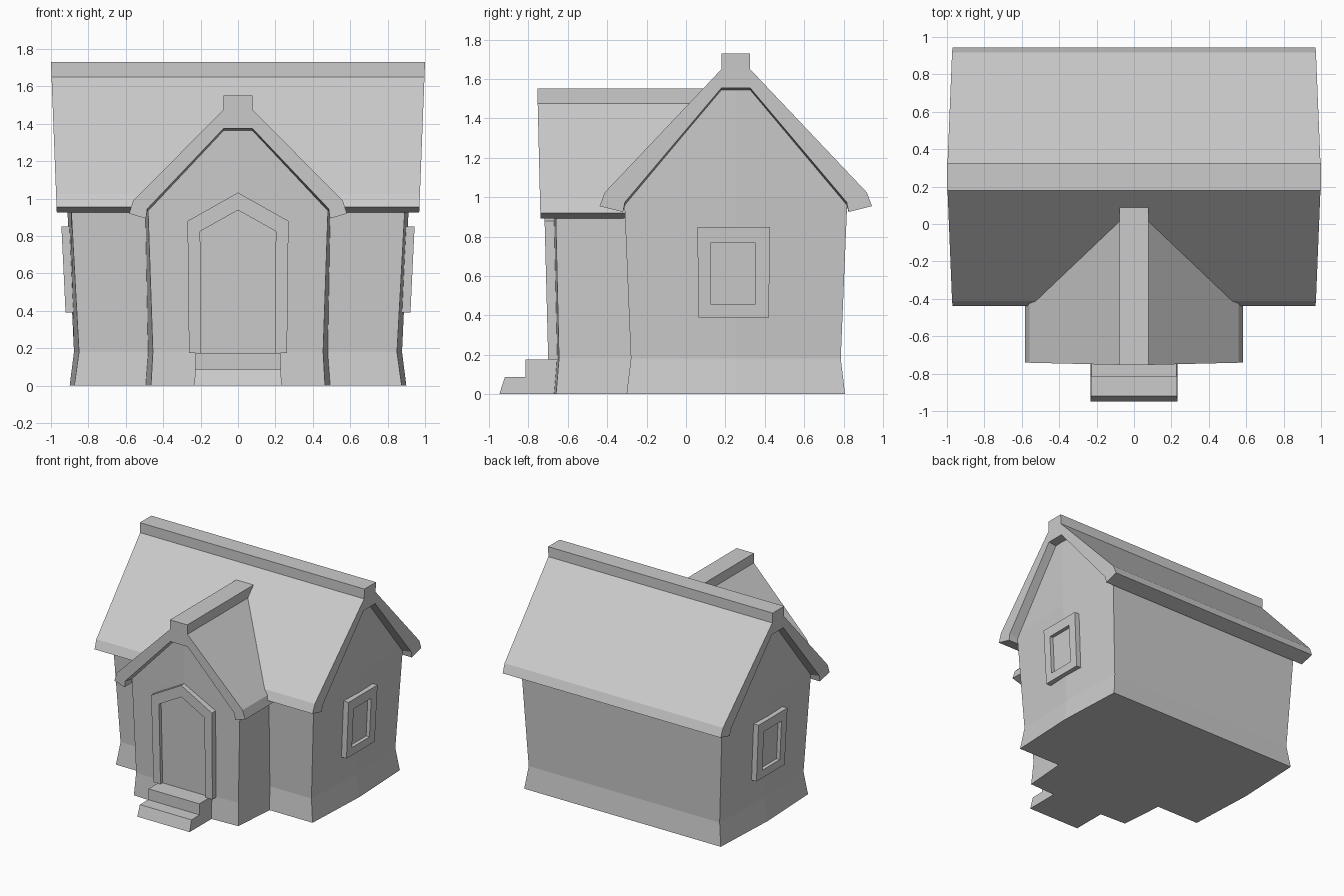
import bpy, bmesh

if "Cube" in bpy.data.objects:
    bpy.data.objects.remove(bpy.data.objects["Cube"])

CY = 0.253          # y of the main ridge


def finish(name, bm):
    bmesh.ops.recalc_face_normals(bm, faces=bm.faces)
    me = bpy.data.meshes.new(name)
    bm.to_mesh(me)
    bm.free()
    ob = bpy.data.objects.new(name, me)
    bpy.context.collection.objects.link(ob)
    return ob


def loft(name, sections, closed_ring=False):
    """Join equal point loops; cap both ends, or close the loops into a ring."""
    bm = bmesh.new()
    rows = [[bm.verts.new(p) for p in s] for s in sections]
    n = len(rows[0])
    pairs = list(zip(rows, rows[1:]))
    if closed_ring:
        pairs.append((rows[-1], rows[0]))
    for a, b in pairs:
        for i in range(n):
            j = (i + 1) % n
            bm.faces.new((a[i], a[j], b[j], b[i]))
    if not closed_ring:
        bm.faces.new(rows[0])
        bm.faces.new(rows[-1])
    return finish(name, bm)


def walls(name, columns, closed):
    """Wall columns, bottom to top; a fourth point is a gable peak."""
    bm = bmesh.new()
    cols = [[bm.verts.new(p) for p in c] for c in columns]
    for k in range(len(cols) if closed else len(cols) - 1):
        a, b = cols[k], cols[(k + 1) % len(cols)]
        for i in range(2):
            bm.faces.new((a[i], b[i], b[i + 1], a[i + 1]))
        if len(a) != len(b):
            peak = a[3] if len(a) == 4 else b[3]
            bm.faces.new((a[2], b[2], peak))
    bm.faces.new([c[0] for c in cols])
    finish(name, bm)


def roof_loop(half, drop=0.0):
    """Mirror half a roof section; the last two points are the underside."""
    pts = [(u, z - (drop if i >= 5 else 0)) for i, (u, z) in enumerate(half)]
    return pts + [(-u, z) for u, z in reversed(pts)]


# main walls, flared at the foot, with side gables that bulge slightly
Z = (0, 0.18, 1.0)


def corner(sx, sy):
    return [(sx * x, CY + sy * h, z) for x, h, z in
            zip((0.875, 0.85, 0.895), (0.555, 0.533, 0.567), Z)]


def gable(sx):
    return [(sx * x, CY, z) for x, z in
            ((0.90, 0), (0.877, 0.18), (0.915, 1.0), (0.93, 1.66))]


walls("main_walls", [corner(1, -1), gable(1), corner(1, 1),
                     corner(-1, 1), gable(-1), corner(-1, -1)], True)

# porch walls
PZ = (0, 0.18, 0.97)


def porch_col(s, xs, ys):
    return [(s * x, y, z) for x, y, z in zip(xs, ys, PZ)]


front_x, front_y = (0.465, 0.455, 0.482), (-0.66, -0.645, -0.663)
back_x, back_y = (0.497, 0.482, 0.498), (-0.25,) * 3
peak = [(0, -0.68, 0), (0, -0.665, 0.18), (0, -0.683, 0.97), (0, -0.69, 1.47)]
walls("porch_walls", [porch_col(-1, back_x, back_y), porch_col(-1, front_x, front_y),
                      peak, porch_col(1, front_x, front_y),
                      porch_col(1, back_x, back_y)], True)

# main roof with ridge cap; ends lean outward toward the ridge
main_half = [(0.073, 1.73), (0.073, 1.65), (0.665, 1.025), (0.692, 0.955),
             (0.573, 0.925), (0.563, 0.975), (0.073, 1.555)]


def main_end(s):
    return [(s * (0.97 + 0.03 * (z - 0.955) / 0.775), CY + u, z)
            for u, z in roof_loop(main_half)]


def main_mid(s):
    return [(s * 0.87, CY + u, z) for u, z in roof_loop(main_half, 0.018)]


loft("main_roof", [main_end(-1), main_mid(-1), main_mid(1), main_end(1)])

# porch roof, running back into the main roof slope
porch_half = [(0.077, 1.552), (0.077, 1.475), (0.56, 0.99), (0.582, 0.92),
              (0.492, 0.893), (0.485, 0.945), (0.077, 1.375)]
loop, low = roof_loop(porch_half), roof_loop(porch_half, 0.016)
loft("porch_roof", [
    [(u, -0.74 - 0.015 * (z - 0.92) / 0.63, z) for u, z in loop],
    [(u, -0.66, z) for u, z in low],
    [(u, max(0.21 - (1.65 - z) / 1.056, -0.30), z) for u, z in low]])


# frames: a ring around an opening, plus the flat panel inside
def frame(name, panel_name, outer, inner, place, panel_depth):
    loft(name, [[place(u, z, d) for u, z in o] for o, d in
                ((outer, -0.06), (outer, 0), (inner, 0), (inner, -0.06))], True)
    bm = bmesh.new()
    bm.faces.new([bm.verts.new(place(u, z, panel_depth)) for u, z in inner])
    finish(panel_name, bm)


# side windows
win_out = [(-0.18, 0.39), (0.178, 0.39), (0.183, 0.85), (-0.185, 0.85)]
win_in = [(-0.115, 0.455), (0.108, 0.455), (0.108, 0.77), (-0.115, 0.77)]
for side, s in (("right", 1), ("left", -1)):
    frame(side + "_window_frame", side + "_window_pane", win_out, win_in,
          lambda u, z, d: (s * (0.922 + 0.048 * (z - 0.39) + d), 0.243 + u, z), -0.03)

# front door with a pointed head
door_out = [(-0.262, 0.175), (0.262, 0.175), (0.27, 0.88), (0, 1.032), (-0.27, 0.88)]
door_in = [(-0.2, 0.175), (0.2, 0.175), (0.202, 0.825), (0, 0.938), (-0.202, 0.825)]
frame("door_frame", "door", door_out, door_in,
      lambda u, z, d: (u, -0.70 - 0.026 * (z - 0.18) - d, z), -0.028)

# front steps
steps = [(-0.60, 0), (-0.948, 0), (-0.92, 0.087), (-0.815, 0.087),
         (-0.815, 0.175), (-0.60, 0.175)]
loft("front_steps", [[(s * (0.233 - 0.04 * z), y, z) for y, z in steps] for s in (-1, 1)])
